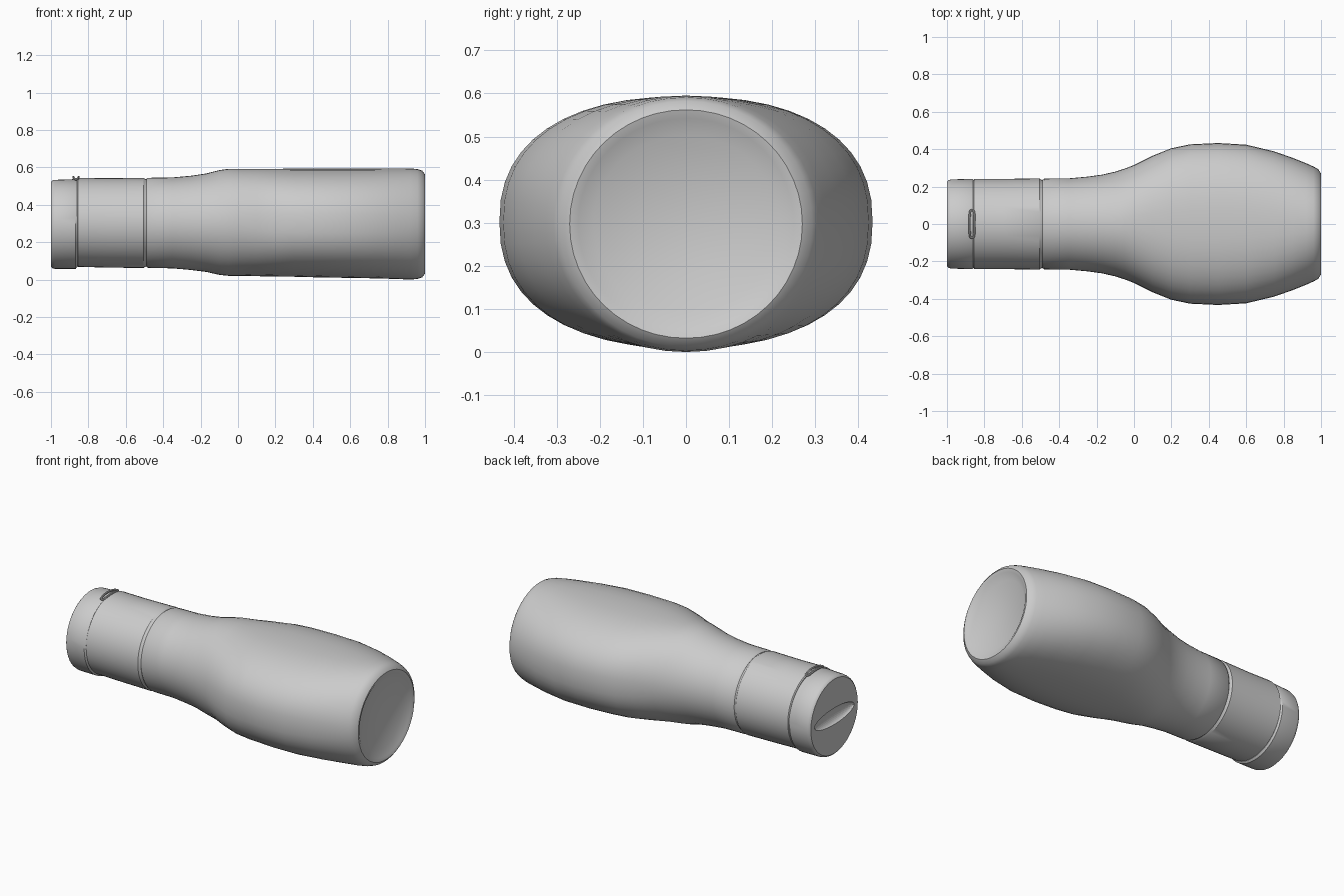
import bpy
import bmesh
import math

if "Cube" in bpy.data.objects:
    bpy.data.objects.remove(bpy.data.objects["Cube"], do_unlink=True)

SIDES = 48


def make_material(name, colour):
    material = bpy.data.materials.new(name)
    material.use_nodes = True
    material.diffuse_color = colour
    material.node_tree.nodes["Principled BSDF"].inputs["Base Color"].default_value = colour
    return material


grey = make_material("plain grey", (0.6, 0.6, 0.6, 1))


def finish(obj, angle=35):
    """Apply the shared material and smooth all but the sharp edges."""
    obj.data.materials.clear()
    obj.data.materials.append(grey)
    bpy.ops.object.select_all(action="DESELECT")
    obj.select_set(True)
    bpy.context.view_layer.objects.active = obj
    bpy.ops.object.shade_smooth_by_angle(angle=math.radians(angle))


def signed_power(value, power):
    return math.copysign(abs(value) ** power, value)


def section(bm, x, width, height, centre, exponent):
    """One rounded cross-section across the long axis."""
    ring = []
    for i in range(SIDES):
        a = math.tau * i / SIDES
        y = width * signed_power(math.cos(a), 2 / exponent)
        z = centre + height * signed_power(math.sin(a), 2 / exponent)
        ring.append(bm.verts.new((x, y, z)))
    return ring


def loft(name, stations):
    """Skin a closed solid over stations of x, half width, half height, centre."""
    bm = bmesh.new()
    rings = []
    for x, width, height, centre in stations:
        # Wider sections get fuller shoulders
        exponent = 2 + 0.35 * min(1, max(0, width / height - 1) / 0.4)
        rings.append(section(bm, x, width, height, centre, exponent))
    for a, b in zip(rings, rings[1:]):
        for i in range(SIDES):
            j = (i + 1) % SIDES
            bm.faces.new((a[i], a[j], b[j], b[i]))
    bm.faces.new(rings[0])
    bm.faces.new(rings[-1])
    bmesh.ops.recalc_face_normals(bm, faces=bm.faces)
    mesh = bpy.data.meshes.new(name)
    bm.to_mesh(mesh)
    bm.free()
    obj = bpy.data.objects.new(name, mesh)
    bpy.context.collection.objects.link(obj)
    return obj


# Flattened bottle body, with a shallow recess in its round base
body = loft("bottle_body", [
    (-0.49, 0.235, 0.235, 0.303), (-0.48, 0.243, 0.241, 0.303),
    (-0.35, 0.244, 0.243, 0.303), (-0.25, 0.253, 0.252, 0.303),
    (-0.17, 0.264, 0.263, 0.304), (-0.1, 0.28, 0.28, 0.305),
    (-0.05, 0.296, 0.286, 0.306), (0, 0.315, 0.286, 0.306),
    (0.1, 0.365, 0.287, 0.305), (0.2, 0.405, 0.288, 0.304),
    (0.3, 0.426, 0.289, 0.304), (0.45, 0.433, 0.291, 0.302),
    (0.6, 0.424, 0.292, 0.301), (0.75, 0.388, 0.294, 0.3),
    (0.85, 0.353, 0.296, 0.299), (0.92, 0.325, 0.297, 0.297),
    (0.96, 0.307, 0.294, 0.297), (0.985, 0.293, 0.285, 0.297),
    (1, 0.27, 0.265, 0.297), (0.994, 0.25, 0.245, 0.297),
    (0.972, 0.215, 0.205, 0.297),
])
finish(body, 45)

# Cap sleeve, stopping just short of the body to leave a seam
sleeve = loft("cap_sleeve", [
    (-0.86, 0.234, 0.232, 0.306), (-0.855, 0.241, 0.238, 0.306),
    (-0.7, 0.241, 0.239, 0.303), (-0.505, 0.244, 0.241, 0.303),
    (-0.496, 0.237, 0.235, 0.303), (-0.488, 0.235, 0.233, 0.303),
])
finish(sleeve)

# Slightly narrower closing lid
lid = loft("cap_lid", [
    (-1, 0.226, 0.226, 0.295), (-0.993, 0.234, 0.234, 0.295),
    (-0.98, 0.238, 0.238, 0.295), (-0.868, 0.242, 0.24, 0.297),
    (-0.858, 0.235, 0.232, 0.3),
])

# Lens-shaped finger slot cut across the lid
bpy.ops.mesh.primitive_uv_sphere_add(segments=32, ring_count=16, location=(-1, 0, 0.295))
cutter = bpy.context.object
cutter.name = "slot_cutter"
cutter.scale = (0.03, 0.19, 0.05)
cutter.hide_render = True
cutter.hide_set(True)
slot = lid.modifiers.new("Slot", "BOOLEAN")
slot.operation = "DIFFERENCE"
slot.solver = "EXACT"
slot.object = cutter
finish(lid)

# Small raised loop on top of the cap, following its curve
curve = bpy.data.curves.new("latch_loop", "CURVE")
curve.dimensions = "3D"
curve.bevel_depth = 0.006
curve.bevel_resolution = 2
spline = curve.splines.new("POLY")
COUNT = 24
spline.points.add(COUNT - 1)
spline.use_cyclic_u = True
for i, point in enumerate(spline.points):
    a = math.tau * i / COUNT
    y = 0.075 * math.cos(a)
    x = -0.866 + 0.014 * signed_power(math.sin(a), 0.5)
    z = 0.303 + math.sqrt(0.245 ** 2 - y ** 2)
    point.co = (x, y, z, 1)
loop = bpy.data.objects.new("latch_loop", curve)
bpy.context.collection.objects.link(loop)
bpy.ops.object.select_all(action="DESELECT")
loop.select_set(True)
bpy.context.view_layer.objects.active = loop
bpy.ops.object.convert(target="MESH")
finish(bpy.context.object)
